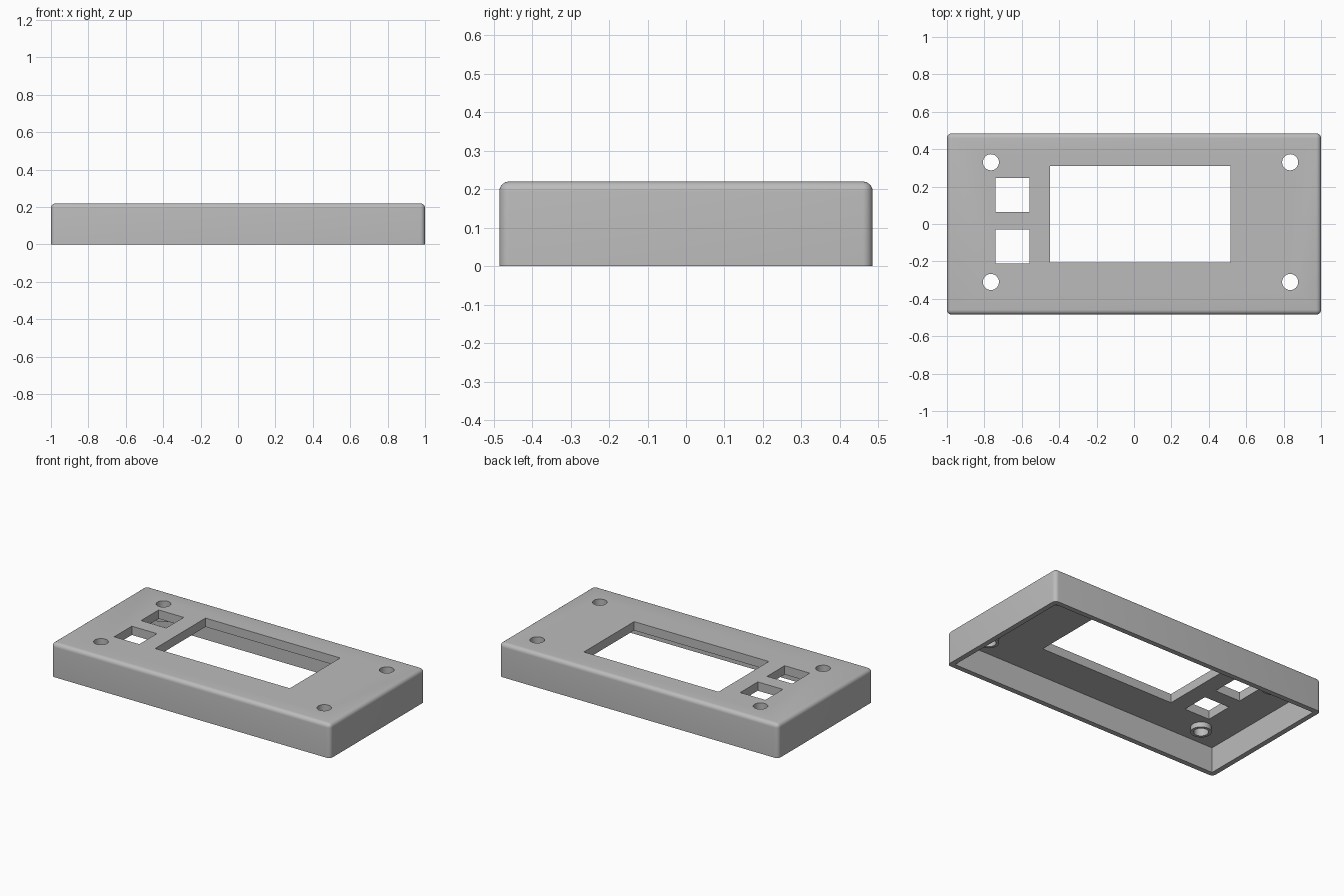
import bpy
import bmesh
import math
from mathutils import Matrix

old = bpy.data.objects.get("Cube")
if old:
    bpy.data.objects.remove(old, do_unlink=True)

LENGTH, DEPTH, HEIGHT = 2.0, 0.97, 0.22
WALL, PLATE, ROUND = 0.033, 0.057, 0.026
UNDERSIDE = HEIGHT - PLATE

grey = bpy.data.materials.new("plain grey")
grey.use_nodes = True
colour = (0.5, 0.5, 0.5, 1.0)
grey.diffuse_color = colour
grey.node_tree.nodes["Principled BSDF"].inputs["Base Color"].default_value = colour


def make_object(name, bm):
    mesh = bpy.data.meshes.new(name)
    bm.to_mesh(mesh)
    bm.free()
    mesh.materials.append(grey)
    obj = bpy.data.objects.new(name, mesh)
    bpy.context.collection.objects.link(obj)
    return obj


def box(name, x0, x1, y0, y1, z0, z1, rounding=0):
    bm = bmesh.new()
    place = Matrix.Translation(((x0 + x1) / 2, (y0 + y1) / 2, (z0 + z1) / 2))
    size = Matrix.Diagonal((x1 - x0, y1 - y0, z1 - z0, 1))
    bmesh.ops.create_cube(bm, size=1, matrix=place @ size)
    if rounding:
        # round every edge except those of the open base
        edges = [e for e in bm.edges if max(v.co.z for v in e.verts) > z0 + 0.01]
        bmesh.ops.bevel(bm, geom=edges, offset=rounding, segments=6,
                        profile=0.5, affect='EDGES', clamp_overlap=True)
    return make_object(name, bm)


def cylinder(name, x, y, z0, z1, radius):
    bm = bmesh.new()
    bmesh.ops.create_cone(bm, cap_ends=True, segments=48, radius1=radius,
                          radius2=radius, depth=z1 - z0,
                          matrix=Matrix.Translation((x, y, (z0 + z1) / 2)))
    return make_object(name, bm)


def combine(target, tool, operation):
    tool.hide_render = True
    mod = target.modifiers.new(operation.title(), 'BOOLEAN')
    mod.operation = operation
    mod.solver = 'EXACT'
    mod.object = tool
    bpy.context.view_layer.objects.active = target
    bpy.ops.object.modifier_apply(modifier=mod.name)
    bpy.data.objects.remove(tool, do_unlink=True)


# Outer cover with a hollow underside
hx, hy = LENGTH / 2, DEPTH / 2
cover = box("enclosure_cover", -hx, hx, -hy, hy, 0, HEIGHT, ROUND)
combine(cover, box("cavity", -hx + WALL, hx - WALL, -hy + WALL, hy - WALL,
                   -0.1, UNDERSIDE), 'DIFFERENCE')

# Screw bosses below the face plate, each with a through hole
screws = [(x, y) for x in (-0.765, 0.835) for y in (-0.31, 0.33)]
for x, y in screws:
    combine(cover, cylinder("boss", x, y, UNDERSIDE - 0.033, UNDERSIDE + 0.02, 0.061), 'UNION')
for x, y in screws:
    combine(cover, cylinder("screw_hole", x, y, -0.1, 0.4, 0.043), 'DIFFERENCE')

# Display window and two square button openings
for x0, x1, y0, y1 in ((-0.45, 0.515, -0.205, 0.31),
                       (-0.74, -0.56, 0.065, 0.245),
                       (-0.74, -0.56, -0.21, -0.03)):
    combine(cover, box("opening", x0, x1, y0, y1, 0.05, 0.4), 'DIFFERENCE')

# Smooth rounded edges, crisp openings
bpy.ops.object.select_all(action='DESELECT')
cover.select_set(True)
bpy.context.view_layer.objects.active = cover
bpy.ops.object.shade_smooth_by_angle(angle=math.radians(30))
